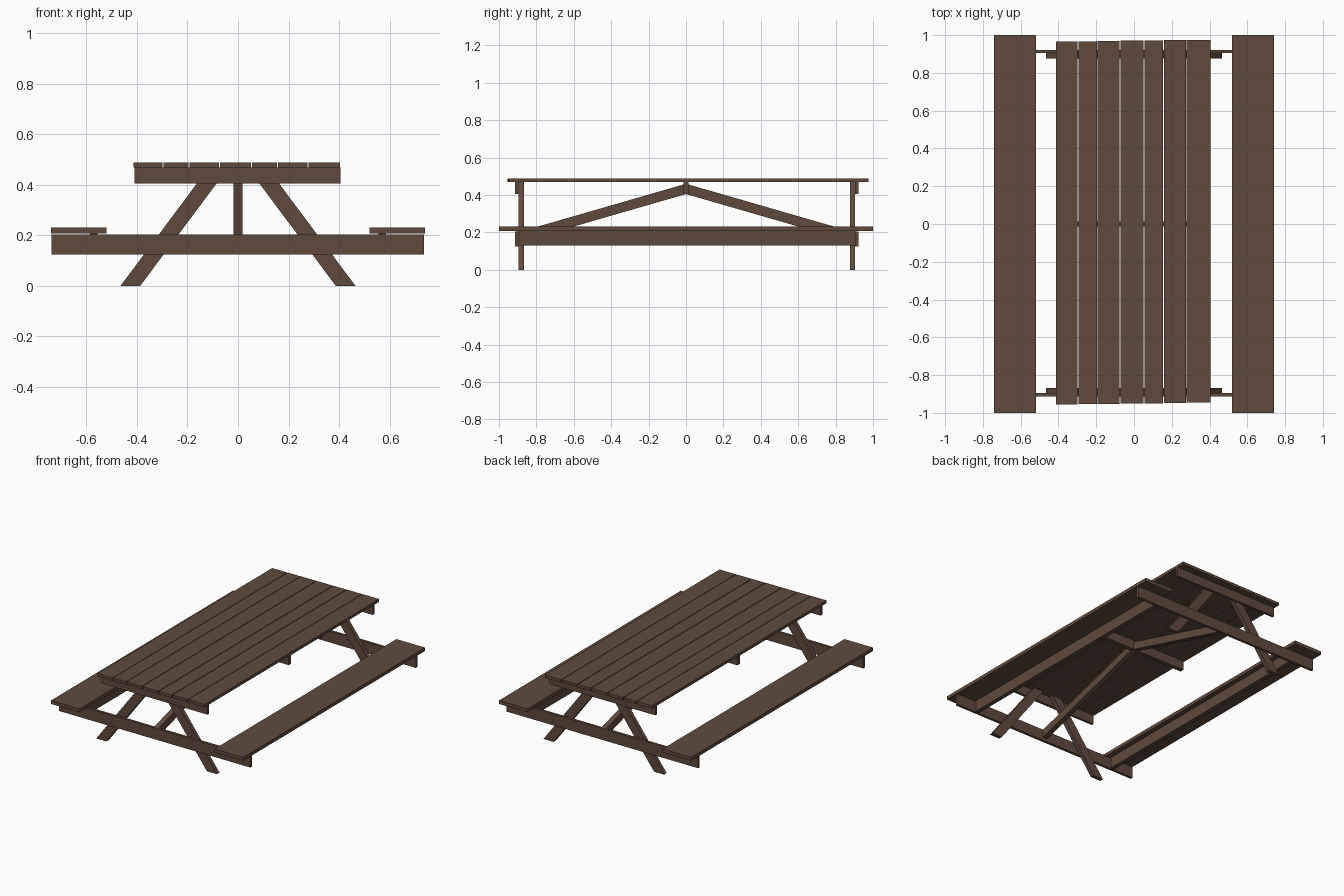
import bpy

if "Cube" in bpy.data.objects:
    bpy.data.objects.remove(bpy.data.objects["Cube"])

# One flat wood colour
wood = bpy.data.materials.new("brown_wood")
wood.diffuse_color = (0.118, 0.068, 0.045, 1)
wood.use_nodes = True
wood.node_tree.nodes["Principled BSDF"].inputs["Base Color"].default_value = wood.diffuse_color


def add_mesh(name, verts, faces):
    me = bpy.data.meshes.new(name)
    me.from_pydata(verts, [], faces)
    me.materials.append(wood)
    ob = bpy.data.objects.new(name, me)
    bpy.context.collection.objects.link(ob)
    return ob


def prism(name, profile, axis, lo, hi):
    """Extrude a 2D quad profile along an axis ('x': profile is y,z; 'y': profile is x,z)."""
    def place(a, b, d):
        return (d, a, b) if axis == 'x' else (a, d, b)
    n = len(profile)
    verts = [place(a, b, d) for d in (lo, hi) for a, b in profile]
    faces = [tuple(range(n)), tuple(range(2 * n - 1, n - 1, -1))]
    faces += [(i, i + n, (i + 1) % n + n, (i + 1) % n) for i in range(n)]
    ob = add_mesh(name, verts, faces)
    # consistent outward normals
    import bmesh
    bm = bmesh.new()
    bm.from_mesh(ob.data)
    bmesh.ops.recalc_face_normals(bm, faces=bm.faces)
    bm.to_mesh(ob.data)
    bm.free()
    return ob


def board(name, x0, x1, y0, y1, z0, z1):
    return prism(name, [(x0, z0), (x1, z0), (x1, z1), (x0, z1)], 'y', y0, y1)


# Table top planks, each nudged slightly along its length
edges = [(-0.413, -0.298), (-0.294, -0.196), (-0.192, -0.076), (-0.071, 0.051),
         (0.056, 0.154), (0.159, 0.275), (0.279, 0.404)]
for i, (a, b) in enumerate(edges):
    s = 0.0015 * i
    board(f"table_plank_{i + 1}", a, b, -0.955 + s, 0.966 + s, 0.469, 0.489)

# Bench seats with a supporting rail underneath
for side, s in (("left", -1), ("right", 1)):
    x0, x1 = sorted((s * 0.52, s * 0.74))
    board(f"{side}_bench_seat", x0, x1, -1, 1, 0.207, 0.231)
    x0, x1 = sorted((s * 0.555, s * 0.585))
    board(f"{side}_bench_rail", x0, x1, -0.9, 0.906, 0.13, 0.207)

# End frames: splayed legs, long bench crossbar and table top crossbeams
for end, s, y in (("front", -1, 0.867), ("back", 1, 0.876)):
    leg = sorted((s * y, s * (y + 0.028)))
    outer = sorted((s * (y + 0.028), s * (y + 0.046)))
    inner = sorted((s * y, s * (y - 0.008)))
    for side, m in (("left", 1), ("right", -1)):
        prof = [(-0.465 * m, 0), (-0.387 * m, 0), (-0.037 * m, 0.469), (-0.115 * m, 0.469)]
        prism(f"{end}_{side}_leg", prof, 'y', *leg)
    board(f"{end}_bench_crossbar", -0.738, 0.736, *outer, 0.125, 0.204)
    board(f"{end}_table_crossbeam", -0.41, 0.405, *outer, 0.405, 0.469)

# Middle crossbeam under the table top
board("middle_table_crossbeam", -0.405, 0.4, -0.014, 0.014, 0.405, 0.469)

# Diagonal braces from the middle crossbeam down to the bench crossbars
for end, s in (("front", -1), ("back", 1)):
    prof = [(0, 0.405), (0, 0.46), (s * 0.9, 0.2), (s * 0.9, 0.145)]
    prism(f"{end}_diagonal_brace", prof, 'x', -0.018, 0.018)
